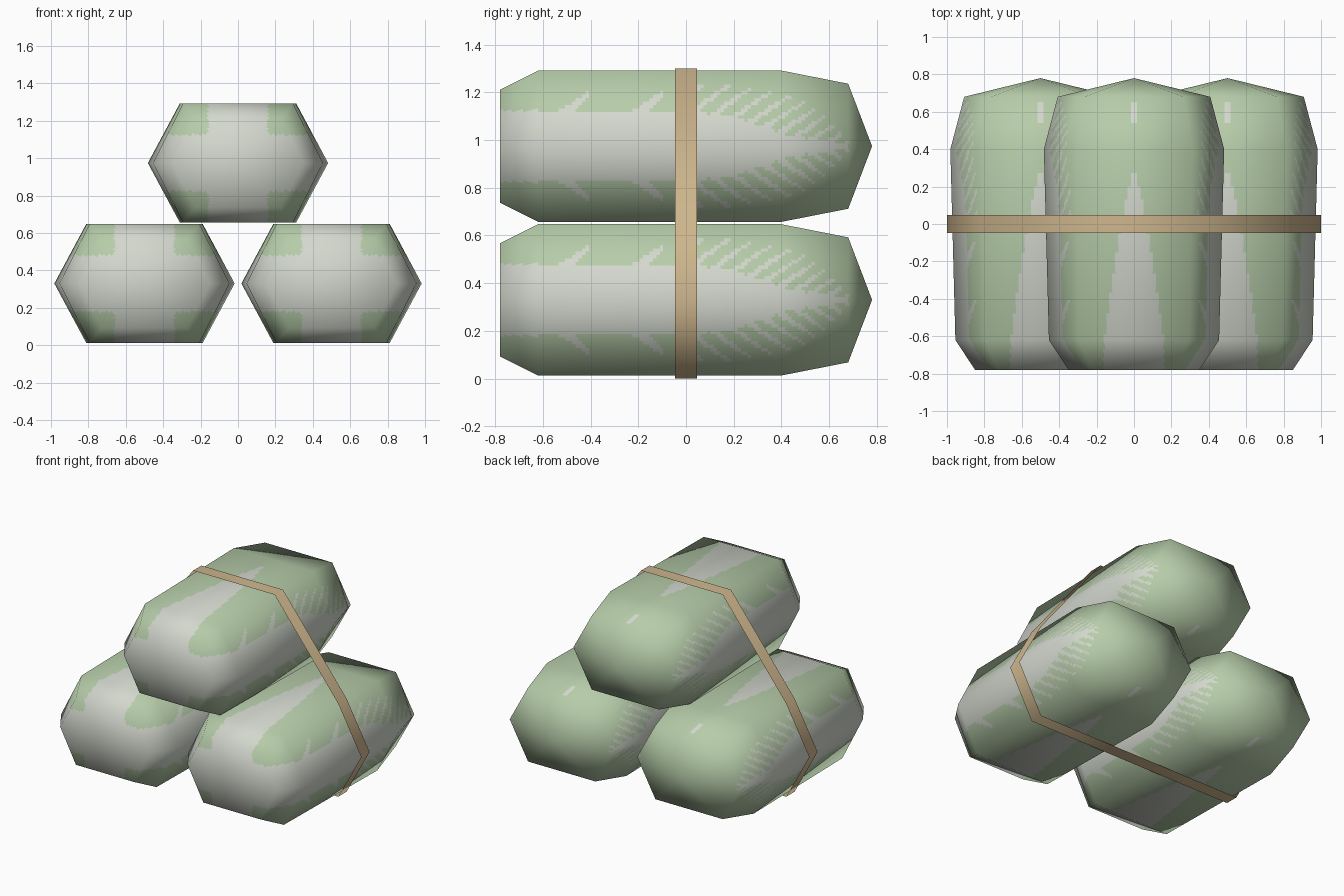
import bpy
from mathutils import Vector

if "Cube" in bpy.data.objects:
    bpy.data.objects.remove(bpy.data.objects["Cube"])


def material(name, rgb):
    m = bpy.data.materials.new(name)
    m.diffuse_color = (*rgb, 1)
    m.use_nodes = True
    m.node_tree.nodes["Principled BSDF"].inputs["Base Color"].default_value = m.diffuse_color
    return m


LEAF = material("leaf green", (0.47, 0.61, 0.40))
RIB = material("pale rib", (0.65, 0.68, 0.61))
STRAP = material("tan strap", (0.62, 0.47, 0.27))

# stations along the cabbage: y, half width, half height (first and last are poles)
STATIONS = [(-0.78, 0, 0), (-0.78, 0.35, 0.237), (-0.62, 0.455, 0.317),
            (0.4, 0.482, 0.317), (0.68, 0.408, 0.262), (0.78, 0, 0)]
LENGTH_STEPS = [14, 10, 72, 20, 16]
RING_STEPS = [22, 36, 22, 22, 36, 22]


def curve(points, v):
    """Piecewise linear lookup."""
    if v <= points[0][0]:
        return points[0][1]
    for (a, p), (b, q) in zip(points, points[1:]):
        if v <= b:
            return p + (q - p) * (v - a) / (b - a)
    return points[-1][1]


TOP_RIB = [(-0.62, 0.16), (-0.2, 0.10), (0.1, 0.05), (0.3, 0)]
SIDE_RIB = [(-0.5, 0.15), (0.0, 0.15), (0.2, 0.12), (0.3, 0.09), (0.45, 0.04), (0.66, 0.012), (0.7, 0)]
VEIN_REACH = [(0.0, 0.26), (0.3, 0.25), (0.5, 0.19), (0.62, 0.09), (0.7, 0)]


def is_rib(c):
    x, y, h = abs(c.x), c.y, abs(c.z)
    # tapering rib on top and bottom, with a small fleck near the tip
    if x < curve(TOP_RIB, y) or (x < 0.022 * (1 - abs(y - 0.6) / 0.085)):
        return True
    # broad rib on the sides
    if h < curve(SIDE_RIB, y):
        return True
    # two pointed notches in the leaf edge
    for tip in (-0.38, -0.07):
        d = tip - y + 0.8 * (h - 0.25)
        if h < 0.25 and 0 <= d < 0.07 * (0.25 - h) / 0.1:
            return True
    # slanting veins towards the tip
    reach = curve(VEIN_REACH, y)
    if y > 0 and h < reach:
        u = (y - h * (1 + y) + 0.3) / 0.085
        return u % 1 < 0.22 + 0.3 * (1 - h / reach)
    return False


def strip_faces(rows, cols):
    """Outward faces of a closed tube, with triangles at both poles."""
    faces = []
    for k in range(rows - 1):
        for j in range(cols):
            n = (j + 1) % cols
            a, b, c, d = k * cols + j, (k + 1) * cols + j, (k + 1) * cols + n, k * cols + n
            faces.append((a, b, c) if k == 0 else (a, b, d) if k == rows - 2 else (a, b, c, d))
    return faces


def cabbage_mesh():
    # coarse hexagonal body gives the shape and its soft normals
    corners = []
    for y, w, h in STATIONS:
        f = 0.647 * w
        corners += [Vector((px, y, pz)) for px, pz in
                    ((w, 0), (f, h), (-f, h), (-w, 0), (-f, -h), (f, -h))]
    coarse = bpy.data.meshes.new("coarse")
    coarse.from_pydata(corners, [], strip_faces(len(STATIONS), 6))
    normals = [v.normal.copy() for v in coarse.vertices]
    for j in range(6):
        normals[j] = Vector((0, -1, 0))
        normals[-1 - j] = Vector((0, 1, 0))
    bpy.data.meshes.remove(coarse)

    # fine grid on the same flat sides, so leaf markings can be face colours
    rows = [(k, i / n) for k, n in enumerate(LENGTH_STEPS) for i in range(n)]
    rows.append((len(LENGTH_STEPS) - 1, 1.0))
    cols = [(j, i / n) for j, n in enumerate(RING_STEPS) for i in range(n)]

    def blend(data, k, t, j, s):
        n = (j + 1) % 6
        p = data[k * 6 + j].lerp(data[k * 6 + n], s)
        q = data[k * 6 + 6 + j].lerp(data[k * 6 + 6 + n], s)
        return p.lerp(q, t)

    verts = [blend(corners, k, t, j, s) for k, t in rows for j, s in cols]
    norms = [blend(normals, k, t, j, s).normalized() for k, t in rows for j, s in cols]
    me = bpy.data.meshes.new("cabbage")
    me.from_pydata(verts, [], strip_faces(len(rows), len(cols)))
    me.materials.append(LEAF)
    me.materials.append(RIB)
    for p in me.polygons:
        p.use_smooth = True
        p.material_index = 1 if is_rib(p.center) else 0
    me.normals_split_custom_set_from_vertices(norms)
    return me


# three stacked cabbages
mesh = cabbage_mesh()
for name, x, z in (("cabbage_left", -0.5, 0.33), ("cabbage_right", 0.5, 0.33),
                   ("cabbage_top", 0, 0.974)):
    ob = bpy.data.objects.new(name, mesh)
    ob.location = (x, 0, z)
    bpy.context.collection.objects.link(ob)

# thin strap wrapped around the stack
half = [(0.82, 0), (1, 0.33), (0.82, 0.66), (0.32, 1.3)]
loop = half + [(-x, z) for x, z in reversed(half)]
n = len(loop)
me = bpy.data.meshes.new("strap")
me.from_pydata([(x, y, z) for y in (-0.047, 0.047) for x, z in loop], [],
               [(i, i + n, (i + 1) % n + n, (i + 1) % n) for i in range(n)])
me.materials.append(STRAP)
for p in me.polygons:
    p.use_smooth = True
bpy.context.collection.objects.link(bpy.data.objects.new("strap", me))
